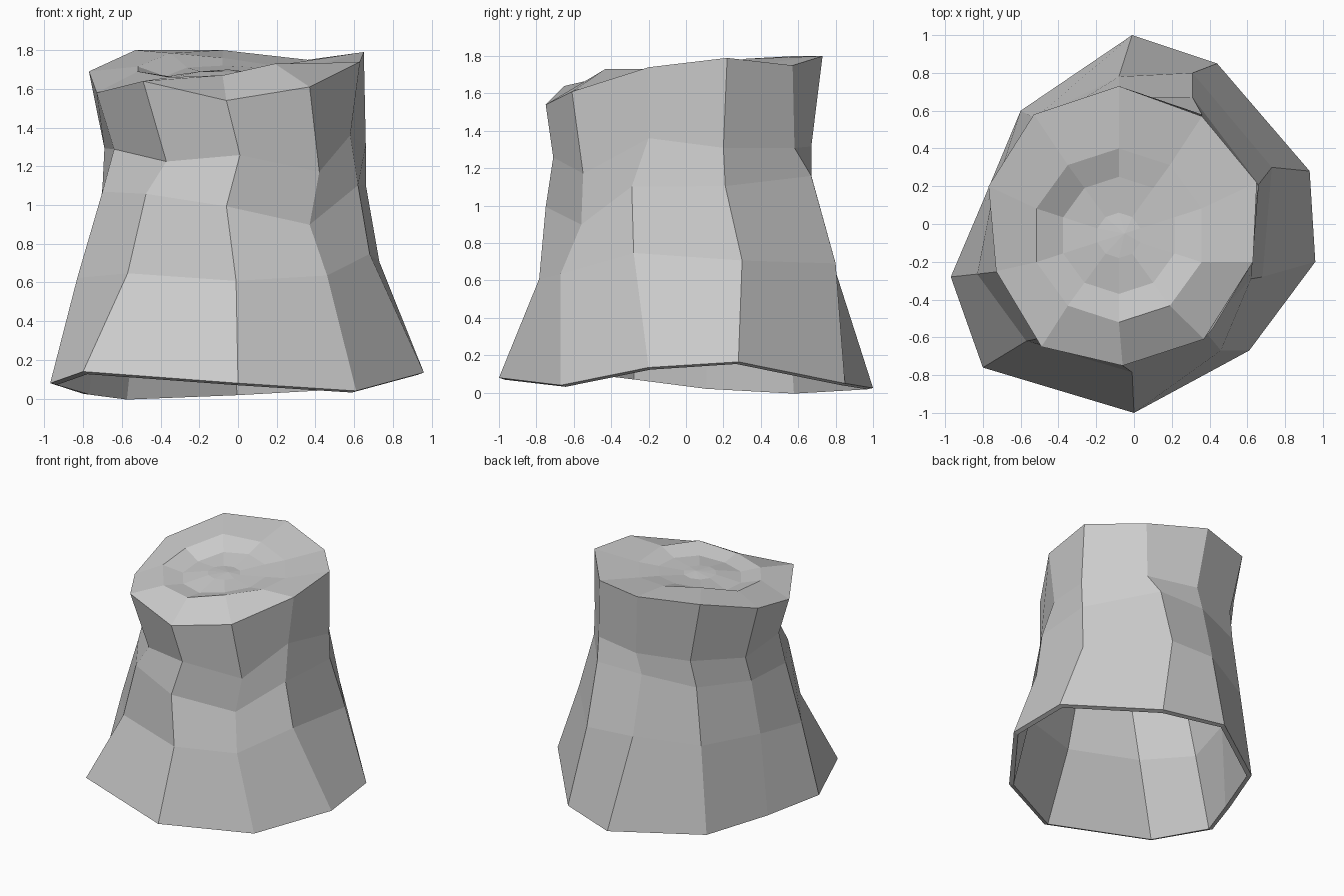
import bpy, bmesh, math
from mathutils import Vector

# Ten-sided rings, counter-clockwise from the front
foot = [(0, -1, .08), (.61, -.67, .04), (.96, -.2, .135), (.93, .28, .165), (.44, .85, .05),
        (-.01, 1, .025), (-.6, .6, 0), (-.8, .12, .025), (-.97, -.28, .08), (-.8, -.76, .14)]
rim = [(-.06, -.75, 1.54), (.37, -.61, 1.61), (.63, -.2, 1.74), (.65, .22, 1.79), (.36, .57, 1.75),
       (-.08, .73, 1.8), (-.53, .58, 1.8), (-.77, .2, 1.69), (-.73, -.25, 1.58), (-.49, -.65, 1.64)]

# Trunk rings: share of rim height, height change on single corners, plan outline
trunk = [
    (.395, {2: .06, 6: -.04},
     [(-.01, -.785), (.46, -.67), (.68, -.28), (.73, .3), (.31, .8),
      (-.08, .78), (-.525, .56), (-.75, .14), (-.83, -.265), (-.57, -.62)]),
    (.645, {1: -.14, 2: -.02, 3: -.05, 4: .03, 6: -.05, 8: .05},
     [(-.06, -.75), (.37, -.56), (.62, -.29), (.66, .21), (.31, .67),
      (-.08, .67), (-.47, .54), (-.7, .18), (-.7, -.25), (-.475, -.6)]),
    (.765, {0: .08, 1: -.06, 2: .03, 3: -.06, 4: -.03, 5: -.06, 6: -.06, 8: .08, 9: -.03},
     [(.01, -.71), (.42, -.55), (.58, -.2), (.66, .2), (.36, .58),
      (-.03, .67), (-.43, .56), (-.69, .24), (-.64, -.25), (-.37, -.59)]),
]


def trunk_ring(share, bump, plan):
    return [(x, y, rim[i][2] * share + bump.get(i, 0)) for i, (x, y) in enumerate(plan)]


def top_ring(radius, heights):
    c = Vector((-.08, -.06))
    return [(c.x + radius * math.sin(i * math.tau / 10), c.y - radius * math.cos(i * math.tau / 10), z)
            for i, z in enumerate(heights)]


# Outer skin: trunk wall, sawn top, sunken growth rings
step = (1.67, 1.73, 1.73, 1.71, 1.72, 1.76, 1.785, 1.715, 1.69, 1.66)
sunk = (1.65, 1.68, 1.69, 1.7, 1.71, 1.72, 1.71, 1.665, 1.65, 1.65)
rings = [foot] + [trunk_ring(*t) for t in trunk]
rings += [rim, top_ring(.46, step), top_ring(.31, sunk), top_ring(.12, [1.69] * 10)]
bm = bmesh.new()
loops = [[bm.verts.new(p) for p in ring] for ring in rings]
for a, b in zip(loops, loops[1:]):
    for i in range(10):
        j = (i + 1) % 10
        bm.faces.new((a[i], a[j], b[j], b[i]))
centre = bm.verts.new((-.05, -.05, 1.7))
for i in range(10):
    bm.faces.new((loops[-1][i], loops[-1][(i + 1) % 10], centre))

mesh = bpy.data.meshes.new("tree_stump")
bm.to_mesh(mesh)
bm.free()
stump = bpy.data.objects.new("tree_stump", mesh)
bpy.context.collection.objects.link(stump)

# Hollow inside, open at the bottom
shell = stump.modifiers.new("shell", 'SOLIDIFY')
shell.thickness = .035
shell.offset = -1
